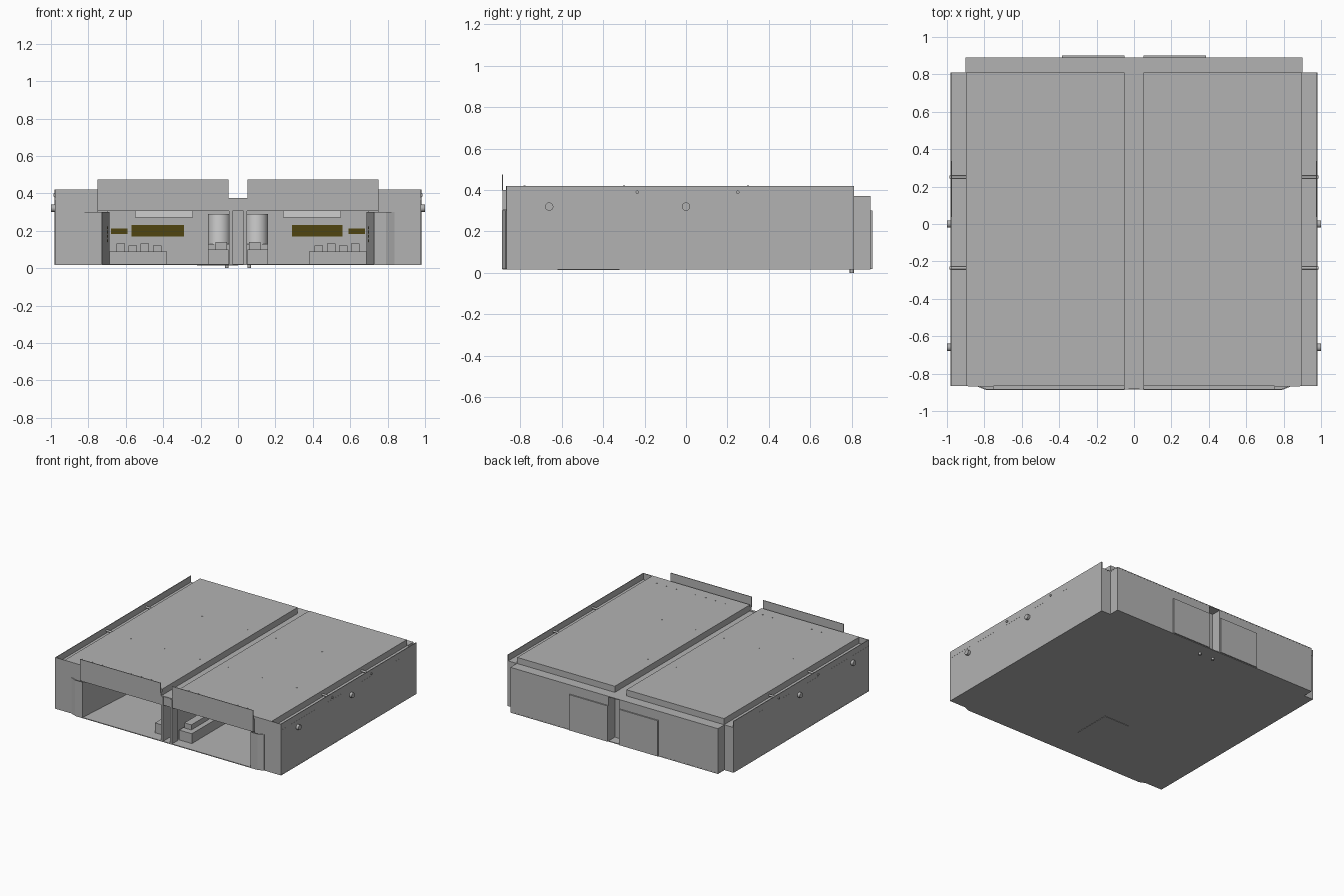
import bpy
import bmesh
import math

cube = bpy.data.objects.get("Cube")
if cube:
    bpy.data.objects.remove(cube, do_unlink=True)


def material(name, color):
    m = bpy.data.materials.new(name)
    m.use_nodes = True
    m.diffuse_color = (*color, 1)
    m.node_tree.nodes["Principled BSDF"].inputs["Base Color"].default_value = (*color, 1)
    return m


steel = material("steel grey", (0.45, 0.45, 0.45))
light = material("light grey", (0.62, 0.62, 0.62))
olive = material("dark olive", (0.08, 0.06, 0.005))


def finish(name, bm, mat):
    bmesh.ops.recalc_face_normals(bm, faces=bm.faces)
    mesh = bpy.data.meshes.new(name)
    bm.to_mesh(mesh)
    bm.free()
    mesh.materials.append(mat)
    ob = bpy.data.objects.new(name, mesh)
    bpy.context.collection.objects.link(ob)
    return ob


def box(name, x, y, z, mat=steel):
    return prism(name, [(x[0], y[0]), (x[1], y[0]), (x[1], y[1]), (x[0], y[1])], z[0], z[1], mat)


def prism(name, plan, z0, z1, mat=steel):
    bm = bmesh.new()
    face = bm.faces.new([bm.verts.new((px, py, z0)) for px, py in plan])
    top = bmesh.ops.extrude_face_region(bm, geom=[face])["geom"]
    for v in top:
        if isinstance(v, bmesh.types.BMVert):
            v.co.z = z1
    return finish(name, bm, mat)


def sheet(name, path, z0, z1, mat=steel, thick=0.006):
    """Folded upright sheet following a plan path."""
    bm = bmesh.new()
    low = [bm.verts.new((px, py, z0)) for px, py in path]
    high = [bm.verts.new((px, py, z1)) for px, py in path]
    for i in range(len(path) - 1):
        bm.faces.new((low[i], low[i + 1], high[i + 1], high[i]))
    ob = finish(name, bm, mat)
    mod = ob.modifiers.new("thickness", "SOLIDIFY")
    mod.thickness = thick
    mod.offset = 0
    return ob


def cylinder(name, center, radius, length, axis="Z", mat=steel, sides=20, capped=True):
    bm = bmesh.new()
    bmesh.ops.create_cone(bm, cap_ends=capped, segments=sides,
                          radius1=radius, radius2=radius, depth=length)
    ob = finish(name, bm, mat)
    for p in ob.data.polygons:
        p.use_smooth = len(p.vertices) == 4
    ob.location = center
    if axis == "X":
        ob.rotation_euler.y = math.pi / 2
    return ob


# Floor and deck share the stepped outline
half = [(0.75, -0.885), (0.79, -0.885), (0.835, -0.865), (0.98, -0.865),
        (0.98, 0.81), (0.9, 0.81), (0.9, 0.89)]
outline = half + [(-px, py) for px, py in reversed(half)]
prism("floor_plate", outline, 0.017, 0.023)
deck = [p for p in half if p[1] > -0.87]
prism("upper_deck", deck + [(-px, py) for px, py in reversed(deck)], 0.366, 0.372)
box("bottom_cover", (-0.22, 0.0), (-0.62, -0.32), (0.014, 0.018))

# Interior rear wall, seen through the front opening
box("inner_rear_wall", (-0.7, 0.7), (0.1, 0.106), (0.02, 0.37))
box("front_crossbar", (-0.05, 0.05), (-0.88, -0.86), (0.35, 0.375))

for s, side in ((1, "left"), (-1, "right")):
    def bx(name, x, y, z, mat=steel):
        xs = sorted((s * x[0], s * x[1]))
        return box(side + "_" + name, xs, y, z, mat)

    def sh(name, path, z0, z1):
        return sheet(side + "_" + name, [(s * px, py) for px, py in path], z0, z1)

    # Outer shell
    sh("side_wall", [(0.75, -0.865), (0.977, -0.865), (0.977, 0.81)], 0.02, 0.42)
    sh("rear_wall", [(0.977, 0.807), (0.897, 0.807), (0.897, 0.887),
                     (0.05, 0.887), (0.05, 0.81), (0, 0.81)], 0.02, 0.37)
    sh("front_cheek", [(0.835, -0.867), (0.79, -0.885), (0.73, -0.885),
                       (0.69, -0.3), (0.69, 0.1)], 0.02, 0.3)
    bx("rear_cover", (0.05, 0.385), (0.89, 0.9), (0.02, 0.3))

    # Raised lid with its upright front flap
    bx("lid", (0.05, 0.897), (-0.865, 0.81), (0.372, 0.42))
    bx("front_flap", (0.05, 0.75), (-0.887, -0.882), (0.395, 0.475))
    bx("front_header", (0.0, 0.75), (-0.882, -0.862), (0.305, 0.372))
    bx("flap_lower_edge", (0.05, 0.75), (-0.885, -0.865), (0.305, 0.4))
    for row, y in enumerate((-0.78, -0.3, 0.3)):
        for k in range((9, 3, 2)[row]):
            x = 0.12 + k * (0.085, 0.3, 0.4)[row]
            cylinder(side + "_lid_rivet", (s * x, y, 0.42), 0.005, 0.003, sides=8)

    # Side pegs and pins bridging the gutter
    for y in (-0.66, 0.0):
        cylinder(side + "_side_peg", (s * 0.988, y, 0.32), 0.02, 0.024, "X")
    for y in (-0.235, 0.25):
        cylinder(side + "_gutter_pin", (s * 0.942, y, 0.39), 0.008, 0.09, "X", sides=12)
    cylinder(side + "_foot", (s * 0.06, 0.8, 0.01), 0.01, 0.02, sides=12)

    # Central post and drive unit
    bx("front_post", (0.03, 0.048), (-0.885, -0.81), (0.0225, 0.37))
    bx("spine_wall", (0.03, 0.036), (-0.81, 0.1), (0.02, 0.366))
    bx("drive_base", (0.05, 0.16), (-0.8, -0.37), (0.02, 0.1))
    bx("drive_block", (0.06, 0.12), (-0.75, -0.45), (0.1, 0.14))
    cylinder(side + "_drive_drum", (s * 0.1, -0.3, 0.21), 0.06, 0.16, mat=light, sides=32)
    bx("drum_base", (0.04, 0.16), (-0.36, -0.24), (0.02, 0.13))

    # Electronics tray and boxes on it
    bx("board_tray", (0.38, 0.69), (-0.3, 0.05), (0.02, 0.09))
    for k in range(4):
        x = 0.41 + k * 0.065
        bx("board_part", (x, x + 0.045), (-0.25, -0.1), (0.09, 0.12 + 0.012 * (k % 2)))
    bx("ceiling_tray", (0.24, 0.55), (-0.55, -0.1), (0.27, 0.306), light)
    bx("ceiling_panel", (0.2, 0.69), (-0.6, 0.1), (0.306, 0.312))

    # Olive vents and indicator spots
    low, high = ((0.29, 0.56) if s > 0 else (0.29, 0.57))
    bx("wide_vent", (low, high), (0.093, 0.1), (0.17, 0.23), olive)
    bx("small_vent", (0.59, 0.68), (0.093, 0.1), (0.182, 0.212), olive)
    for k in range(4):
        z = 0.14 + k * 0.023
        bx("indicator", (0.695, 0.706), (-0.45, -0.435), (z, z + 0.014), olive)
